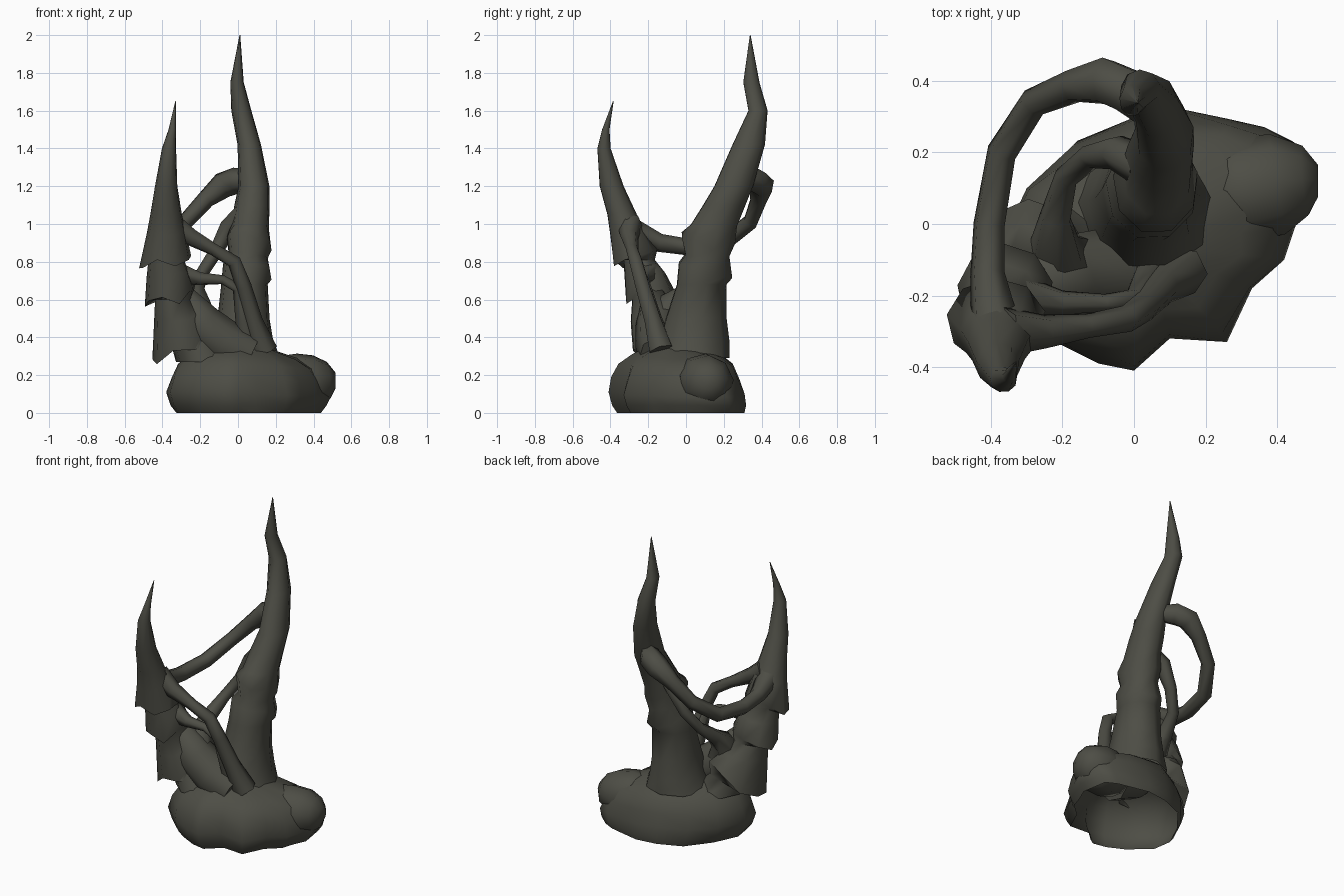
import bpy, bmesh, math, random
from mathutils import Vector

random.seed(4)
stone = bpy.data.materials.new("dark olive stone")
stone.diffuse_color = (0.075, 0.075, 0.06, 1)


def loft(name, rings, angle=40, bottom=True):
    """Skin a list of equal-length point rings, capped at the end (and the start)."""
    bm = bmesh.new()
    rows = [[bm.verts.new(p) for p in r] for r in rings]
    n = len(rows[0])
    for a, b in zip(rows, rows[1:]):
        for i in range(n):
            j = (i + 1) % n
            bm.faces.new((a[i], a[j], b[j], b[i]))
    bm.faces.new(rows[-1])
    if bottom:
        bm.faces.new(rows[0][::-1])
    bmesh.ops.recalc_face_normals(bm, faces=bm.faces)
    me = bpy.data.meshes.new(name)
    bm.to_mesh(me)
    bm.free()
    me.materials.append(stone)
    ob = bpy.data.objects.new(name, me)
    bpy.context.collection.objects.link(ob)
    bpy.ops.object.select_all(action='DESELECT')
    ob.select_set(True)
    bpy.context.view_layer.objects.active = ob
    bpy.ops.object.shade_smooth_by_angle(angle=math.radians(angle))
    return ob


def horn(name, profile, out, n=9):
    """Level rings (x, y, z, rx, ry, jag); jag makes a ragged rim that hangs lower outside."""
    rings = []
    for x, y, z, rx, ry, jag in profile:
        ring = []
        for i in range(n):
            a = 2 * math.pi * (i + 0.3) / n
            c, s = math.cos(a), math.sin(a)
            dz = jag * (0.6 * (c * out[0] + s * out[1]) + random.uniform(-0.4, 0.5))
            ring.append((x + rx * c, y + ry * s, z - dz))
        rings.append(ring)
    return loft(name, rings, 65, False)


def branch(name, path, n=6):
    """Tube along points (x, y, z, r)."""
    pts = [Vector(p[:3]) for p in path]
    rings, side = [], None
    for i, p in enumerate(pts):
        t = (pts[min(i + 1, len(pts) - 1)] - pts[max(i - 1, 0)]).normalized()
        side = side or t.orthogonal()
        side = (side - t * side.dot(t)).normalized()
        up = t.cross(side)
        rings.append([p + path[i][3] * (side * math.cos(2 * math.pi * k / n)
                      + up * math.sin(2 * math.pi * k / n)) for k in range(n)])
    return loft(name, rings, 80)


# Lumpy hollow rock base lofted from its plan outline, open underneath
outline = [(0.15, 0.31), (0.27, 0.285), (0.38, 0.26), (0.46, 0.22), (0.49, 0.08),
           (0.45, -0.01), (0.42, -0.1), (0.33, -0.18), (0.26, -0.33), (0.1, -0.32),
           (0, -0.41), (-0.1, -0.39), (-0.22, -0.33), (-0.36, -0.2), (-0.38, -0.07),
           (-0.3, 0.1), (-0.17, 0.22), (0, 0.29)]
levels = [(0, 0.88), (0.04, 0.95), (0.11, 1), (0.19, 0.98), (0.26, 0.89), (0.31, 0.7),
          (0.35, 0.42), (0.39, 0.2)]
rings = []
for k, (z, s) in enumerate(levels):
    cx, cy = (0.07 if z < 0.28 else 0.03), -0.03 - 0.08 * z
    ring = []
    for i, (x, y) in enumerate(outline):
        m = s - (0.03 + 0.03 * math.sin(2.3 * i + 9 * z) if 2 < k < 6 else 0)
        back = 0.04 * (1 - z / 0.11) if y > 0.2 and z < 0.11 else 0
        ring.append((cx + (x - cx) * m, cy + (y - cy) * m + back,
                     z - (0.06 * max(0, x) if k > 1 else 0)))
    rings.append(ring)
loft("rock_base", rings, 75, False)
# Knob on the right side of the base
branch("base_knob", [(0.2, 0.08, 0.18, 0.12), (0.3, 0.09, 0.17, 0.145),
                     (0.4, 0.11, 0.16, 0.145), (0.48, 0.12, 0.17, 0.1),
                     (0.515, 0.12, 0.17, 0.045)], 9)

# Tall horn
horn("tall_horn", [
    (0.03, 0.03, 0.29, 0.2, 0.2, 0), (0.03, 0.04, 0.38, 0.16, 0.19, 0),
    (0.03, 0.05, 0.5, 0.14, 0.165, 0), (0.035, 0.08, 0.68, 0.125, 0.135, 0),
    (0.05, 0.1, 0.77, 0.13, 0.145, 0.07), (0.055, 0.11, 0.83, 0.105, 0.12, 0.03),
    (0.06, 0.115, 0.92, 0.12, 0.145, 0.06), (0.065, 0.145, 0.99, 0.1, 0.125, 0.02),
    (0.075, 0.2, 1.1, 0.095, 0.115, 0), (0.085, 0.25, 1.2, 0.083, 0.105, 0),
    (0.06, 0.33, 1.42, 0.063, 0.088, 0), (0.018, 0.38, 1.6, 0.054, 0.052, 0),
    (-0.005, 0.345, 1.75, 0.036, 0.044, 0), (0.01, 0.34, 2.0, 0.002, 0.002, 0)],
    (0.7, 0.7))

# Short horn with three overlapping ragged collars
horn("short_horn", [
    (-0.17, -0.1, 0.27, 0.16, 0.18, 0), (-0.24, -0.12, 0.38, 0.12, 0.14, 0),
    (-0.29, -0.11, 0.38, 0.165, 0.18, 0.12), (-0.31, -0.15, 0.52, 0.135, 0.15, 0.04),
    (-0.34, -0.18, 0.6, 0.1, 0.11, 0), (-0.36, -0.19, 0.62, 0.135, 0.135, 0.07),
    (-0.37, -0.22, 0.74, 0.115, 0.11, 0.03), (-0.38, -0.25, 0.81, 0.095, 0.085, 0),
    (-0.385, -0.27, 0.82, 0.14, 0.12, 0.08), (-0.38, -0.31, 0.95, 0.105, 0.095, 0.02),
    (-0.38, -0.34, 1.05, 0.085, 0.08, 0), (-0.38, -0.395, 1.2, 0.06, 0.065, 0),
    (-0.365, -0.435, 1.4, 0.038, 0.036, 0), (-0.348, -0.425, 1.5, 0.02, 0.02, 0),
    (-0.33, -0.385, 1.65, 0.002, 0.002, 0)], (-0.75, -0.65))

# Roots spreading between the horns
branch("root_ridge", [(-0.3, -0.17, 0.62, 0.07), (-0.2, -0.15, 0.47, 0.12),
                      (-0.08, -0.14, 0.37, 0.13), (0.06, -0.13, 0.3, 0.12)], 8)

# Branches bridging the horns
bridges = {
    "outer_loop_branch": [
        (0.06, 0.3, 1.24, 0.05), (-0.01, 0.37, 1.23, 0.07), (-0.08, 0.4, 1.205, 0.07),
        (-0.17, 0.385, 1.13, 0.048),
        (-0.28, 0.34, 1.01, 0.042), (-0.37, 0.2, 0.9, 0.044), (-0.405, 0.0, 0.88, 0.046),
        (-0.41, -0.14, 0.9, 0.05), (-0.39, -0.28, 0.96, 0.07)],
    "front_branch": [
        (-0.36, -0.3, 1.0, 0.07), (-0.25, -0.3, 0.93, 0.048), (-0.13, -0.285, 0.865, 0.034),
        (-0.02, -0.265, 0.8, 0.038), (0.03, -0.23, 0.67, 0.042), (0.08, -0.175, 0.49, 0.05),
        (0.14, -0.13, 0.33, 0.07)],
    "lower_front_branch": [
        (-0.34, -0.2, 0.74, 0.07), (-0.2, -0.22, 0.71, 0.035), (-0.08, -0.22, 0.705, 0.025),
        (0.0, -0.21, 0.66, 0.03), (0.03, -0.17, 0.5, 0.045), (0.06, -0.13, 0.36, 0.06)],
    "inner_branch": [
        (0.03, 0.16, 1.05, 0.06), (-0.05, 0.2, 0.98, 0.05), (-0.12, 0.19, 0.85, 0.036),
        (-0.19, 0.13, 0.74, 0.034), (-0.22, 0.02, 0.65, 0.045), (-0.22, -0.08, 0.57, 0.08),
        (-0.2, -0.12, 0.42, 0.12)],
}
for name, path in bridges.items():
    branch(name, path)
